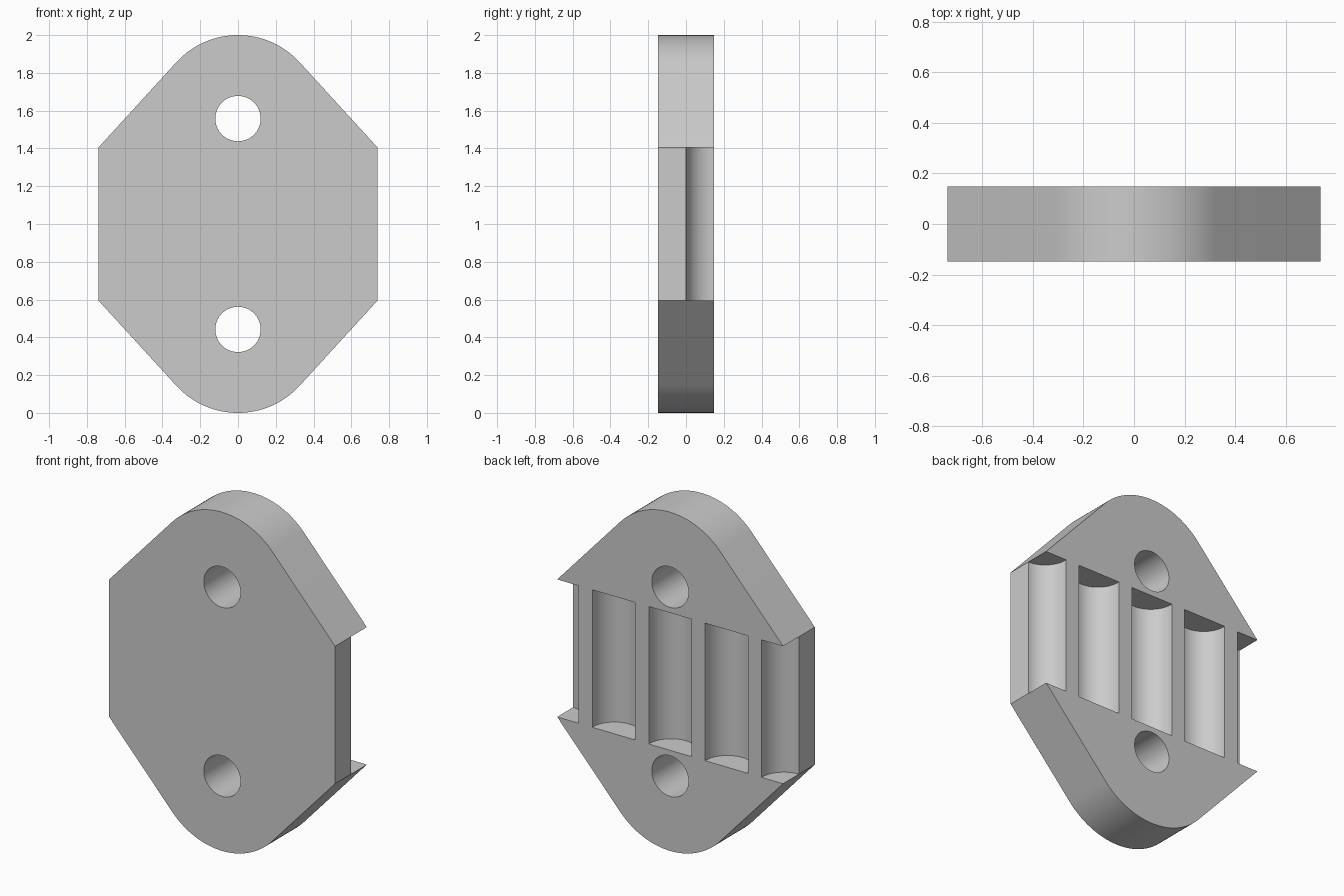
import bpy
import bmesh
import math

cube = bpy.data.objects.get("Cube")
if cube:
    bpy.data.objects.remove(cube, do_unlink=True)

HALF_W, HALF_T = 0.738, 0.148      # half width and half thickness
SHOULDER = 0.406                   # half height of the straight sides
HOLE_Z, END_R, HOLE_R = 0.558, 0.442, 0.12
GROOVE_R, PITCH = 0.14, HALF_W / 2

grey = bpy.data.materials.new("plain grey")
grey.use_nodes = True
colour = (0.6, 0.6, 0.6, 1)
grey.diffuse_color = colour
grey.node_tree.nodes["Principled BSDF"].inputs["Base Color"].default_value = colour


def select_only(obj):
    bpy.ops.object.select_all(action="DESELECT")
    obj.select_set(True)
    bpy.context.view_layer.objects.active = obj


def cut(target, radius, depth, location, rotation=(0, 0, 0)):
    """Subtract a cylinder from the target."""
    bpy.ops.mesh.primitive_cylinder_add(vertices=64, radius=radius, depth=depth,
                                        location=location, rotation=rotation)
    cutter = bpy.context.object
    cutter.hide_render = True
    select_only(target)
    mod = target.modifiers.new("cut", "BOOLEAN")
    mod.operation, mod.solver, mod.object = "DIFFERENCE", "EXACT", cutter
    bpy.ops.object.modifier_apply(modifier=mod.name)
    bpy.data.objects.remove(cutter, do_unlink=True)


# Outline: round ends joined to straight sides by tangent slopes
drop = SHOULDER - HOLE_Z
tangent = math.atan2(drop, HALF_W) + math.acos(END_R / math.hypot(HALF_W, drop))
steps = 32
arc = []
for i in range(steps + 1):
    a = tangent + (math.pi - 2 * tangent) * i / steps
    arc.append((END_R * math.cos(a), HOLE_Z + END_R * math.sin(a)))
upper = [(HALF_W, SHOULDER)] + arc + [(-HALF_W, SHOULDER)]
outline = upper + [(-x, -z) for x, z in upper]

# Plate body
bm = bmesh.new()
face = bm.faces.new([bm.verts.new((x, -HALF_T, z + 1)) for x, z in outline])
extruded = bmesh.ops.extrude_face_region(bm, geom=[face])
moved = [v for v in extruded["geom"] if isinstance(v, bmesh.types.BMVert)]
bmesh.ops.translate(bm, verts=moved, vec=(0, 2 * HALF_T, 0))
bmesh.ops.recalc_face_normals(bm, faces=bm.faces)
mesh = bpy.data.meshes.new("clamp_plate")
bm.to_mesh(mesh)
bm.free()
plate = bpy.data.objects.new("clamp_plate", mesh)
bpy.context.collection.objects.link(plate)
mesh.materials.append(grey)

# Bolt holes
for side in (-1, 1):
    cut(plate, HOLE_R, 1, (0, 0, 1 + side * HOLE_Z), (math.pi / 2, 0, 0))

# Round grooves across the back, the outer two open at the sides
for i in range(-2, 3):
    cut(plate, GROOVE_R, 2 * SHOULDER, (i * PITCH, GROOVE_R, 1))

select_only(plate)
bpy.ops.object.shade_smooth_by_angle(angle=math.radians(30))
